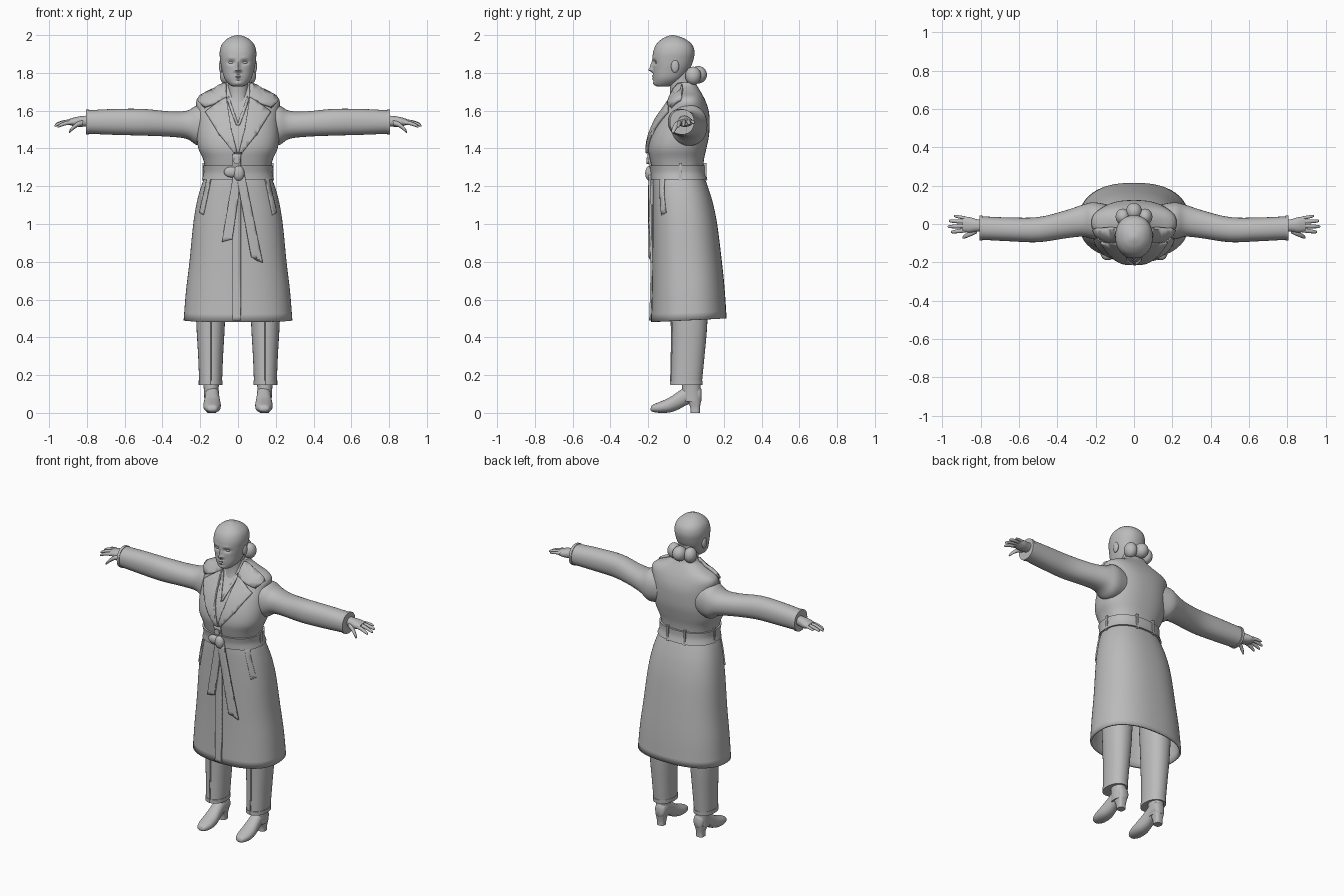
import bpy, bmesh, math
from mathutils import Vector, Matrix

cube = bpy.data.objects.get("Cube")
if cube:
    bpy.data.objects.remove(cube, do_unlink=True)

grey = bpy.data.materials.new("plain grey")
grey.use_nodes = True
colour = (0.5, 0.5, 0.5, 1)
grey.diffuse_color = colour
grey.node_tree.nodes["Principled BSDF"].inputs["Base Color"].default_value = colour


def finish(name, bm, mirror=False, thick=0, offset=-1):
    """Turn a bmesh into a smooth-shaded object, optionally thickened and mirrored."""
    bmesh.ops.recalc_face_normals(bm, faces=bm.faces)
    mesh = bpy.data.meshes.new(name)
    bm.to_mesh(mesh)
    bm.free()
    mesh.materials.append(grey)
    mesh.shade_smooth()
    mesh.set_sharp_from_angle(angle=math.radians(40))
    obj = bpy.data.objects.new(name, mesh)
    bpy.context.collection.objects.link(obj)
    if thick:
        solid = obj.modifiers.new("Thickness", "SOLIDIFY")
        solid.thickness, solid.offset = thick, offset
    if mirror:
        obj.modifiers.new("Mirror", "MIRROR")
    return obj


def dense(rows, steps):
    """Smooth the rows of a loft with a Catmull-Rom spline."""
    pts = [Vector(r) for r in rows]
    pts = [pts[0] * 2 - pts[1]] + pts + [pts[-1] * 2 - pts[-2]]
    out = []
    for a, b, c, d in zip(pts, pts[1:], pts[2:], pts[3:]):
        for i in range(steps):
            t = i / steps
            out.append(b + (c - a) * (t / 2) + (a * 2 - b * 5 + c * 4 - d) * (t * t / 2)
                       + (b * 3 - a - c * 3 + d) * (t ** 3 / 2))
    return out + [pts[-2]]


PLACE = {"x": lambda t, u, v: (t, u, v),
         "y": lambda t, u, v: (u, t, v),
         "z": lambda t, u, v: (u, v, t)}


def power(value, n):
    return math.copysign(abs(value) ** (2 / n), value)


def loft(rows, axis="z", n=2.2, seg=32, steps=4, bottom=True):
    """Rows are (position, low u, high u, low v, high v) along an axis."""
    bm = bmesh.new()
    rings = []
    for t, u0, u1, v0, v1 in dense(rows, steps):
        ring = []
        for i in range(seg):
            a = math.tau * i / seg
            u = (u0 + u1) / 2 + (u1 - u0) / 2 * power(math.cos(a), n)
            v = (v0 + v1) / 2 + (v1 - v0) / 2 * power(math.sin(a), n)
            ring.append(bm.verts.new(PLACE[axis](t, u, v)))
        rings.append(ring)
    for low, high in zip(rings, rings[1:]):
        for i in range(seg):
            j = (i + 1) % seg
            bm.faces.new((low[i], low[j], high[j], high[i]))
    bm.faces.new(rings[-1])
    if bottom:
        bm.faces.new(rings[0])
    return bm


def wide(rows, centre=0):
    return [(z, centre - r, centre + r, y0, y1) for z, r, y0, y1 in rows]


def ball(name, centre, size, mirror=False):
    bm = bmesh.new()
    matrix = Matrix.Translation(centre) @ Matrix.Diagonal((*size, 1))
    bmesh.ops.create_uvsphere(bm, u_segments=24, v_segments=16, radius=1, matrix=matrix)
    return finish(name, bm, mirror)


# Coat body: open hem, waist, chest, shoulders and collar stand
COAT_N = 2.35
coat_rows = wide([
    (.49, .288, -.185, .215), (.65, .275, -.18, .205), (.8, .257, -.178, .19),
    (1, .237, -.177, .165), (1.12, .217, -.176, .14), (1.2, .195, -.176, .115),
    (1.27, .172, -.175, .092), (1.34, .184, -.19, .095), (1.4, .21, -.2, .108),
    (1.47, .218, -.188, .122), (1.55, .215, -.155, .125), (1.6, .216, -.122, .12),
    (1.645, .222, -.09, .106), (1.675, .2, -.075, .092), (1.7, .14, -.066, .078),
    (1.73, .086, -.055, .06), (1.75, .072, -.05, .052)])
coat = loft(coat_rows, n=COAT_N, seg=64, bottom=False)
for v in coat.verts:
    v.co.z += max(0, .65 - v.co.z) * .3 * v.co.y
finish("coat", coat, thick=.012)
coat_dense = dense(coat_rows, 8)


def section(z):
    """Half width, front and back of the coat at a height."""
    z = min(max(z, coat_dense[0][0]), coat_dense[-1][0])
    for a, b in zip(coat_dense, coat_dense[1:]):
        if z <= b[0]:
            s = a.lerp(b, (z - a[0]) / (b[0] - a[0]))
            return s[2], s[3], s[4]
    return coat_dense[-1][2:]


def front_y(x, z):
    r, y0, y1 = section(z)
    k = min(abs(x) / r, .98)
    return (y0 + y1) / 2 - (y1 - y0) / 2 * (1 - k ** COAT_N) ** (1 / COAT_N)


def patch(name, outline, lift, thick, mirror=False):
    """A cloth panel with an (x, z) outline that follows the coat front."""
    bm = bmesh.new()
    bm.faces.new([bm.verts.new((x, 0, z)) for x, z in outline])
    bmesh.ops.triangulate(bm, faces=bm.faces)
    for axis, step in ((0, .02), (2, .03)):
        normal = Vector((axis == 0, 0, axis == 2))
        values = [v.co[axis] for v in bm.verts]
        for i in range(math.ceil(min(values) / step), math.ceil(max(values) / step)):
            bmesh.ops.bisect_plane(bm, geom=bm.verts[:] + bm.edges[:] + bm.faces[:],
                                   plane_co=normal * (i * step), plane_no=normal)
    for v in bm.verts:
        v.co.y = front_y(v.co.x, v.co.z) - lift
    return finish(name, bm, mirror, thick, 0)


# Collar, lapels, blouse edge, front closure and pockets
patch("collar", [(.066, 1.745), (.1, 1.73), (.2, 1.675), (.213, 1.655), (.18, 1.618),
                 (.125, 1.635), (.06, 1.67)], .009, .018, True)
patch("lapels", [(.062, 1.67), (.125, 1.628), (.172, 1.592), (.1, 1.475),
                 (.02, 1.375), (.003, 1.375), (.035, 1.5)], .007, .016, True)
patch("blouse_edge", [(.05, 1.68), (.057, 1.65), (.012, 1.53), (.002, 1.52),
                      (.002, 1.54)], .003, .008, True)
patch("front_closure", [(-.03, .49), (.015, .49), (.015, 1.37), (-.03, 1.37)], .005, .01)
patch("pocket_welts", [(.143, 1.235), (.162, 1.24), (.203, 1.06), (.182, 1.05)], .003, .01, True)

# Belt, its loops, knot and hanging ends
belt = []
for z in (1.235, 1.24, 1.272, 1.305, 1.31):
    r, y0, y1 = section(z)
    belt.append((z, r + .01, y0 - .012, y1 + .012))
finish("belt", loft(wide(belt), n=COAT_N, seg=64))
for name, x, y in (("side_belt_loops", .182, -.03), ("back_belt_loops", .06, .1)):
    bm = bmesh.new()
    size = Matrix.Diagonal((.014, .016, .095, 1))
    bmesh.ops.create_cube(bm, size=1, matrix=Matrix.Translation((x, y, 1.275)) @ size)
    finish(name, bm, True)
ball("belt_knot", (.004, -.192, 1.268), (.03, .024, .04))
ball("belt_bow", (-.035, -.192, 1.275), (.04, .018, .028))
patch("short_belt_end", [(-.025, 1.26), (.02, 1.26), (-.03, .92), (-.085, .905)], .016, .012)
patch("long_belt_end", [(-.01, 1.26), (.035, 1.26), (.13, .795), (.07, .825)], .018, .012)

# Coat button
bm = bmesh.new()
bmesh.ops.create_cone(bm, cap_ends=True, segments=24, radius1=.018, radius2=.018, depth=.02,
                      matrix=Matrix.Translation((-.006, front_y(0, 1.335) - .01, 1.335))
                      @ Matrix.Rotation(math.pi / 2, 4, "X"))
finish("coat_button", bm)

# Sleeves with cuff edges
sleeve = [(.13, -.08, .1, 1.43, 1.62), (.21, -.08, .113, 1.415, 1.63),
          (.27, -.066, .1, 1.45, 1.6), (.36, -.075, .07, 1.462, 1.596),
          (.5, -.095, .036, 1.468, 1.609), (.65, -.09, .034, 1.472, 1.609),
          (.8, -.082, .04, 1.478, 1.602)]
finish("sleeves", loft(sleeve, "x"), True)
finish("cuff_edges", loft([(.79, -.086, .044, 1.474, 1.606), (.806, -.086, .044, 1.474, 1.606)],
                          "x", steps=1), True)

# Hands: palms, then tapered fingers as (root y, root z, tip x, tip y, tip z, radius)
finish("palms", loft([(.78, -.04, .02, 1.52, 1.575), (.82, -.04, .025, 1.515, 1.572),
                      (.86, -.045, .036, 1.515, 1.566), (.895, -.038, .038, 1.525, 1.555)],
                     "x"), True)
fingers = {"thumbs": (-.035, 1.535, .895, -.07, 1.485, .014),
           "index_fingers": (-.032, 1.538, .955, -.042, 1.515, .011),
           "middle_fingers": (-.01, 1.543, .972, -.014, 1.52, .011),
           "ring_fingers": (.012, 1.543, .966, .016, 1.528, .011),
           "little_fingers": (.03, 1.543, .94, .042, 1.535, .009)}
for name, (y0, z0, x1, y1, z1, r) in fingers.items():
    x0 = .82 if name == "thumbs" else .875
    rows = []
    for t, scale in ((0, 1), (.4, 1), (.75, .85), (.93, .65), (1, .25)):
        x, y = x0 + (x1 - x0) * t, y0 + (y1 - y0) * t
        z, s = z0 + (z1 - z0) * t * t, r * scale
        rows.append((x, y - s, y + s, z - s, z + s))
    finish(name, loft(rows, "x", n=2, seg=16), True)

# Trousers with turned hem and front crease
LEG = .145
legs = [(.15, .06, -.08, .083), (.3, .066, -.076, .098), (.48, .076, -.076, .113),
        (.75, .085, -.085, .12), (1, .08, -.09, .1)]
finish("trousers", loft(wide(legs, LEG)), True)
finish("trouser_hems", loft(wide([(.148, .063, -.083, .087), (.172, .063, -.083, .088)], LEG),
                            steps=1), True)
finish("trouser_creases", loft([(z, LEG - .004, LEG + .004, y0 - .005, y0 + .01)
                                for z, r, y0, y1 in legs], seg=8), True)

# Heeled boots
finish("boot_shafts", loft(wide([(.06, .036, -.02, .08), (.11, .038, -.02, .078),
                                 (.2, .045, -.02, .075)], LEG - .003)), True)
boot = [(-.187, .012, .014, .026), (-.178, .028, .006, .042), (-.14, .043, 0, .058),
        (-.09, .046, .002, .08), (-.045, .041, .016, .11), (0, .037, .04, .14),
        (.045, .037, .056, .15), (.073, .032, .056, .14), (.083, .018, .066, .12)]
finish("boot_feet", loft([(y, LEG - .008 - r, LEG - .008 + r, z0, z1)
                          for y, r, z0, z1 in boot], "y"), True)
finish("boot_heels", loft(wide([(0, .024, .025, .073), (.03, .025, .022, .074),
                                (.075, .034, .005, .082)], LEG - .005), n=3), True)

# Neck
finish("neck", loft(wide([(1.5, .085, -.135, .05), (1.62, .066, -.098, .05),
                          (1.7, .055, -.084, .035), (1.83, .056, -.1, .03)])))

# Head, with facial features as soft bumps (x, z, width, height, depth)
head = loft(wide([(1.727, .022, -.15, -.1), (1.737, .044, -.166, -.06),
                  (1.77, .071, -.172, -.015), (1.82, .086, -.174, .02),
                  (1.865, .094, -.177, .038), (1.91, .097, -.174, .045),
                  (1.95, .086, -.158, .032), (1.98, .058, -.127, -.005),
                  (1.995, .026, -.095, -.045), (2, .004, -.075, -.067)]), seg=96, steps=7)
bumps = [(0, 1.815, .012, .011, .022), (0, 1.838, .009, .022, .014),
         (.015, 1.811, .007, .007, .008), (.035, 1.855, .02, .011, -.014),
         (.035, 1.88, .022, .008, .003), (0, 1.783, .018, .005, .009),
         (0, 1.768, .016, .005, .009), (0, 1.745, .022, .01, .006)]
bumps += [(-x, *rest) for x, *rest in bumps if x]
for v in head.verts:
    if v.co.y < -.09:
        x, z = v.co.x, v.co.z
        v.co.y -= sum(d * math.exp(-((x - bx) / w) ** 2 - ((z - bz) / h) ** 2)
                      for bx, bz, w, h, d in bumps)
finish("head", head)
ball("eyes", (.035, -.151, 1.855), (.017, .013, .009), True)
ball("ears", (.09, -.058, 1.835), (.011, .021, .034), True)

# Hair bun in three rolls
ball("bun_middle", (0, .065, 1.79), (.042, .046, .046))
ball("bun_sides", (.058, .038, 1.785), (.038, .042, .048), True)
